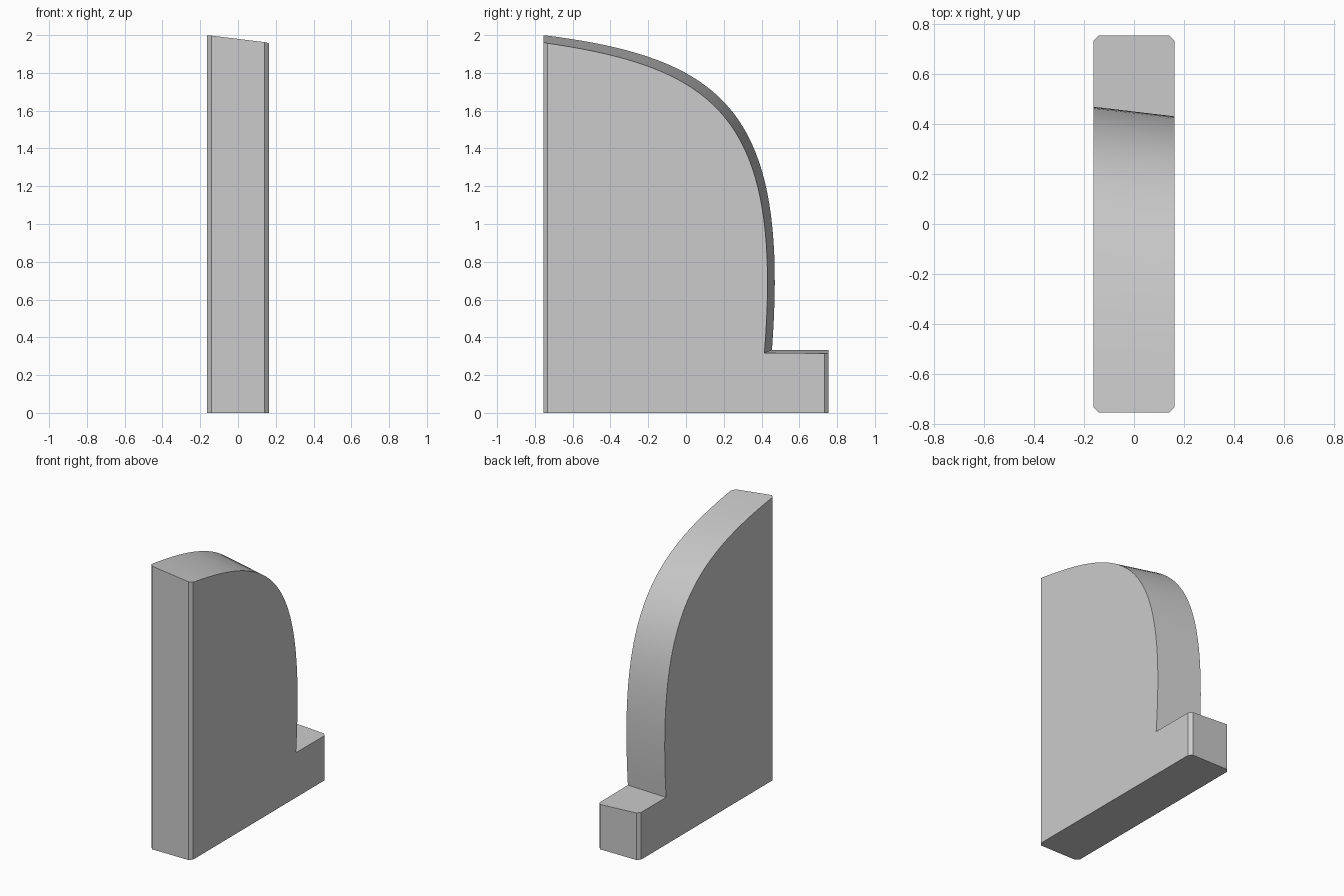
import bpy, bmesh
from mathutils import Vector
from mathutils.geometry import interpolate_bezier

if "Cube" in bpy.data.objects:
    bpy.data.objects.remove(bpy.data.objects["Cube"])

HALF_W, HALF_L = 0.163, 0.755
CHAMFER = 0.022
STEPS = 41

# Plain grey material
grey = bpy.data.materials.new("plain grey")
grey.use_nodes = True
colour = (0.6, 0.6, 0.6, 1)
grey.diffuse_color = colour
grey.node_tree.nodes["Principled BSDF"].inputs["Base Color"].default_value = colour


def side_profile(bm, x, arch, ledge_z):
    """One side outline: base, step at the back, then the arch up to the front."""
    curve = interpolate_bezier(*[Vector((x, y, z)) for y, z in arch], STEPS)
    points = [(x, -HALF_L, 0), (x, HALF_L, 0), (x, HALF_L, ledge_z)]
    return [bm.verts.new(p) for p in points + list(reversed(curve))]


# Outlines of the tall side (-x) and of the slightly lower side (+x)
bm = bmesh.new()
tall = side_profile(bm, -HALF_W,
                    [(-HALF_L, 2.0), (0.2, 1.88), (0.55, 1.6), (0.455, 0.333)], 0.333)
low = side_profile(bm, HALF_W,
                   [(-HALF_L, 1.96), (0.165, 1.83), (0.515, 1.56), (0.415, 0.317)], 0.315)

# Skin between both sides
bm.faces.new(tall)
bm.faces.new(low)
count = len(tall)
for i in range(count):
    j = (i + 1) % count
    bm.faces.new((tall[i], tall[j], low[j], low[i]))

# Chamfer the four upright corners
upright = [e for e in bm.edges
           if all(abs(abs(v.co.y) - HALF_L) < 1e-4 for v in e.verts)
           and abs(e.verts[0].co.z - e.verts[1].co.z) > 0.1]
bmesh.ops.bevel(bm, geom=upright, offset=CHAMFER, offset_type='OFFSET',
                segments=1, affect='EDGES', clamp_overlap=True)
bmesh.ops.recalc_face_normals(bm, faces=bm.faces[:])

mesh = bpy.data.meshes.new("arched_block")
bm.to_mesh(mesh)
bm.free()
mesh.materials.append(grey)
block = bpy.data.objects.new("arched_block", mesh)
bpy.context.collection.objects.link(block)

# Smooth arch, sharp outlines
bpy.ops.object.select_all(action='DESELECT')
block.select_set(True)
bpy.context.view_layer.objects.active = block
bpy.ops.object.shade_smooth_by_angle(angle=0.5)
